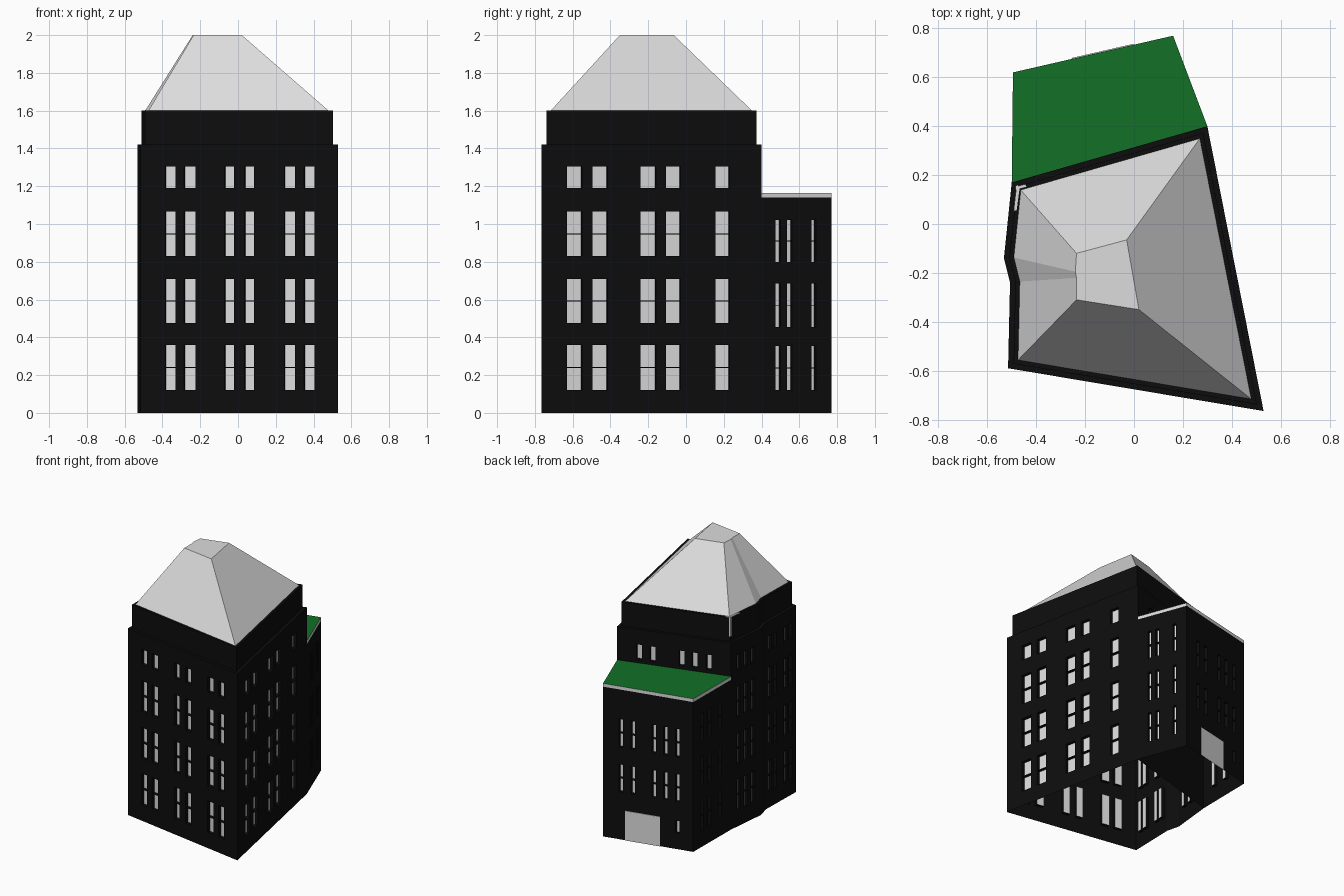
import bpy, bmesh
from mathutils import Vector

cube = bpy.data.objects.get("Cube")
if cube:
    bpy.data.objects.remove(cube, do_unlink=True)


def material(name, rgb):
    m = bpy.data.materials.new(name)
    m.use_nodes = True
    m.diffuse_color = (*rgb, 1)
    bsdf = m.node_tree.nodes["Principled BSDF"]
    bsdf.inputs["Base Color"].default_value = (*rgb, 1)
    bsdf.inputs["Roughness"].default_value = 0.9
    return m


MATS = [material("black_wall", (0.004, 0.004, 0.004)),
        material("light_grey", (0.72, 0.72, 0.72)),
        material("green_roof", (0.006, 0.16, 0.02))]
BLACK, LIGHT, GREEN = range(3)


def finish(name, bm):
    bmesh.ops.remove_doubles(bm, verts=bm.verts, dist=0.0001)
    mesh = bpy.data.meshes.new(name)
    bm.to_mesh(mesh)
    bm.free()
    for m in MATS:
        mesh.materials.append(m)
    obj = bpy.data.objects.new(name, mesh)
    bpy.context.collection.objects.link(obj)
    return obj


def add_face(bm, points, mat):
    f = bm.faces.new([bm.verts.new(p) for p in points])
    f.material_index = mat


def inset(poly, dist):
    """Move every edge of a counter-clockwise outline inwards."""
    out = []
    for i, p in enumerate(poly):
        p = Vector(p)
        a = (p - Vector(poly[i - 1])).normalized()
        b = (Vector(poly[(i + 1) % len(poly)]) - p).normalized()
        na, nb = Vector((-a.y, a.x)), Vector((-b.y, b.x))
        out.append(p + (na + nb) * dist / (1 + na.dot(nb)))
    return out


def loft(name, rings, side, cap=None):
    """Join outlines at given heights, with an optional top face."""
    bm = bmesh.new()
    loops = [[(p[0], p[1], z) for p in poly] for poly, z in rings]
    for low, high in zip(loops, loops[1:]):
        for i in range(len(low)):
            j = (i + 1) % len(low)
            add_face(bm, (low[i], low[j], high[j], high[i]), side)
    if cap is not None:
        add_face(bm, loops[-1], cap)
    return finish(name, bm)


def windows(columns, rows):
    return [(*c, *r) for c in columns for r in rows]


def wall(name, start, end, top, openings=(), depth=0.025):
    """Flat wall with recessed panes; tall windows get a thin crossbar."""
    p0 = Vector((*start, 0))
    run = Vector((*end, 0)) - p0
    length = run.length
    run.normalize()
    normal = Vector((run.y, -run.x, 0))
    bm = bmesh.new()

    def pt(u, z, d=0):
        return p0 + run * u - normal * d + Vector((0, 0, z))

    def rect(u0, u1, z0, z1, d=0):
        return [pt(u0, z0, d), pt(u1, z0, d), pt(u1, z1, d), pt(u0, z1, d)]

    us = sorted({0, length} | {u for o in openings for u in o[:2]})
    zs = sorted({0, top} | {z for o in openings for z in o[2:]})
    for u0, u1 in zip(us, us[1:]):
        for z0, z1 in zip(zs, zs[1:]):
            u, z = (u0 + u1) / 2, (z0 + z1) / 2
            if not any(o[0] < u < o[1] and o[2] < z < o[3] for o in openings):
                add_face(bm, rect(u0, u1, z0, z1), BLACK)
    for o in openings:
        front, back = rect(*o), rect(*o, depth)
        add_face(bm, back, LIGHT)
        for i in range(4):
            j = (i + 1) % 4
            add_face(bm, (front[i], front[j], back[j], back[i]), BLACK)
        if o[3] - o[2] > 0.15:
            mid = (o[2] + o[3]) / 2
            lo, hi = mid - 0.002, mid + 0.002
            add_face(bm, rect(o[0], o[1], lo, hi, 0.002), BLACK)
            for z in (lo, hi):
                add_face(bm, (pt(o[0], z, 0.002), pt(o[1], z, 0.002),
                              pt(o[1], z, depth), pt(o[0], z, depth)), BLACK)
    return finish(name, bm)


# Main tower outline, counter-clockwise from the front corner at -x
FL, FR, BR, BL = (-0.515, -0.59), (0.53, -0.765), (0.30, 0.40), (-0.50, 0.17)
KINK_A, KINK_B = (-0.532, -0.14), (-0.507, -0.24)
tower = [FL, FR, BR, BL, KINK_A, KINK_B]
TOP_ROW = (1.19, 1.305)
tower_rows = [(0.12, 0.36), (0.475, 0.71), (0.83, 1.065), TOP_ROW]
EAVE = 1.42

# Tower walls
wall("front_wall", FL, FR, EAVE, windows(
    [(0.132, 0.188), (0.233, 0.294), (0.451, 0.502),
     (0.558, 0.609), (0.771, 0.827), (0.877, 0.933)], tower_rows))
wall("left_wall", FR, BR, EAVE, windows(
    [(0.138, 0.219), (0.275, 0.357), (0.535, 0.617),
     (0.673, 0.749), (0.938, 1.014)], tower_rows))
wall("back_wall", BR, BL, EAVE, windows(
    [(0.14, 0.18), (0.24, 0.28), (0.45, 0.49),
     (0.545, 0.585), (0.65, 0.69)], [TOP_ROW]))
wall("right_wall_rear", BL, KINK_A, EAVE, windows(
    [(0.06, 0.095), (0.135, 0.17), (0.21, 0.245)], tower_rows))
wall("right_wall_bend", KINK_A, KINK_B, EAVE)
wall("right_wall_front", KINK_B, FL, EAVE, windows(
    [(0.03, 0.065), (0.085, 0.12), (0.21, 0.245), (0.265, 0.30)], tower_rows))

# Set-back band and hipped roof with a flat top
band, eave = inset(tower, 0.022), inset(tower, 0.04)
loft("parapet_band", [(tower, EAVE), (band, EAVE), (band, 1.6), (eave, 1.6)], BLACK)
crown = [(-0.235, -0.31), (0.02, -0.35), (-0.03, -0.065),
         (-0.235, -0.12), (-0.24, -0.195), (-0.235, -0.22)]
loft("hipped_roof", [(eave, 1.6), (crown, 2.0)], LIGHT, LIGHT)

# Small light flashing on the rear corner of the band
corner = [(-0.492, 0.055), (-0.48, 0.055), (-0.468, 0.145),
          (-0.44, 0.152), (-0.445, 0.163), (-0.481, 0.153)]
loft("corner_flashing", [(corner, 1.6), (corner, 1.604)], LIGHT, LIGHT)
post = [(-0.484, 0.142), (-0.47, 0.146), (-0.474, 0.16), (-0.484, 0.156)]
loft("corner_post", [(post, 1.46), (post, 1.602)], LIGHT, LIGHT)

# Rear annex
AR, AL = (0.16, 0.77), (-0.495, 0.62)
ANNEX_TOP = 1.14
annex_rows = [(0.12, 0.355), (0.455, 0.685), (0.80, 1.02)]
wall("annex_left_wall", BR, AR, ANNEX_TOP, windows(
    [(0.08, 0.107), (0.144, 0.173), (0.283, 0.307)], annex_rows))
wall("annex_back_wall", AR, AL, ANNEX_TOP, windows(
    [(0.12, 0.15), (0.21, 0.24), (0.365, 0.395), (0.45, 0.48), (0.54, 0.57)],
    [(0.36, 0.57), (0.70, 0.915)]) + [(0.54, 0.57, 0.12, 0.215)])
wall("annex_right_wall", AL, BL, ANNEX_TOP, windows(
    [(0.085, 0.12), (0.175, 0.21), (0.30, 0.335)], annex_rows))
annex = [BR, AR, AL, BL]
loft("annex_roof", [(annex, ANNEX_TOP), (annex, 1.165)], LIGHT, GREEN)

# Garage door plate on the annex back
a, run = Vector(AR), (Vector(AL) - Vector(AR)).normalized()
out = Vector((run.y, -run.x)) * 0.004
d0, d1 = a + run * 0.165, a + run * 0.425
door = [d0, d0 + out, d1 + out, d1]
loft("garage_door", [(door, 0), (door, 0.225)], LIGHT, LIGHT)
